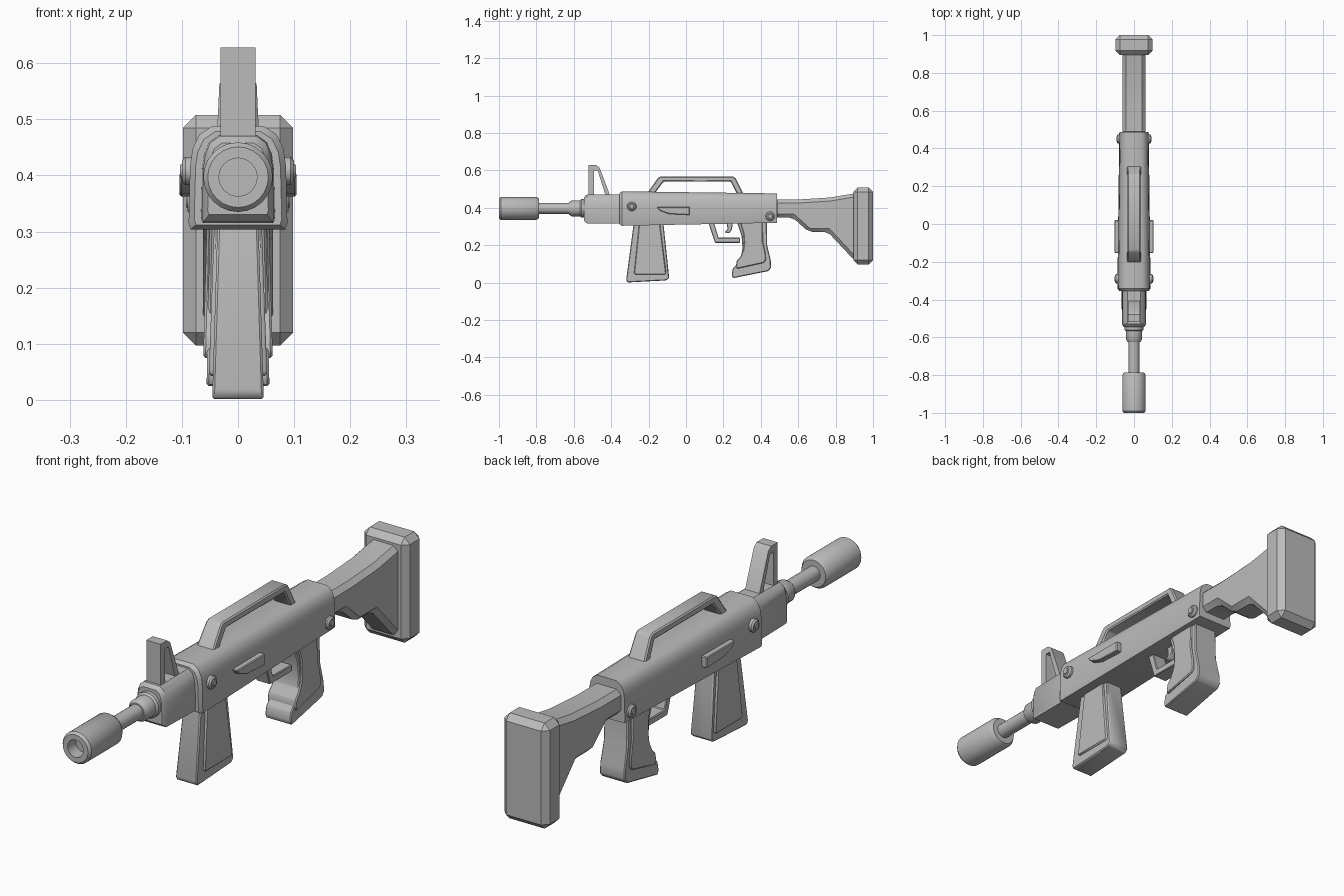
import bpy, bmesh, math
from mathutils import Vector

cube = bpy.data.objects.get("Cube")
if cube:
    bpy.data.objects.remove(cube, do_unlink=True)

grey = bpy.data.materials.new("plain grey")
grey.use_nodes = True
COLOUR = (0.5, 0.5, 0.5, 1)
grey.diffuse_color = COLOUR
grey.node_tree.nodes["Principled BSDF"].inputs["Base Color"].default_value = COLOUR


def finish(name, bm, bevel=0, segments=1, smooth=35):
    """Turn a bmesh into a shaded, optionally bevelled object."""
    bmesh.ops.recalc_face_normals(bm, faces=bm.faces)
    mesh = bpy.data.meshes.new(name)
    bm.to_mesh(mesh)
    bm.free()
    mesh.materials.append(grey)
    ob = bpy.data.objects.new(name, mesh)
    bpy.context.collection.objects.link(ob)
    bpy.ops.object.select_all(action="DESELECT")
    ob.select_set(True)
    bpy.context.view_layer.objects.active = ob
    if bevel:
        mod = ob.modifiers.new("Bevel", "BEVEL")
        mod.width, mod.segments = bevel, segments
        mod.limit_method, mod.angle_limit = "ANGLE", math.radians(30)
        bpy.ops.object.modifier_apply(modifier=mod.name)
    bpy.ops.object.shade_smooth_by_angle(angle=math.radians(smooth))
    return ob


def plate(name, outline, top, bottom=None, bevel=0, segments=1, centre=0):
    """Extrude a (y, z) outline across x; half width runs from bottom to top."""
    bottom = top if bottom is None else bottom
    low = min(z for y, z in outline)
    high = max(z for y, z in outline)
    bm = bmesh.new()
    rings = []
    for side in (-1, 1):
        ring = []
        for y, z in outline:
            half = bottom + (top - bottom) * (z - low) / (high - low)
            ring.append(bm.verts.new((centre + side * half, y, z)))
        rings.append(ring)
        bm.faces.new(ring)
    for i in range(len(outline)):
        j = (i + 1) % len(outline)
        bm.faces.new((rings[0][i], rings[0][j], rings[1][j], rings[1][i]))
    return finish(name, bm, bevel, segments)


def lathe(name, profile, origin, axis, sides=20):
    """Revolve (distance, radius) points about an axis through origin."""
    bm = bmesh.new()
    turn = Vector((0, 0, 1)).rotation_difference(Vector(axis)).to_matrix()
    rings = []
    for d, r in profile:
        ring = []
        for i in range(sides):
            a = math.tau * i / sides
            p = turn @ Vector((r * math.cos(a), r * math.sin(a), d))
            ring.append(bm.verts.new(p + Vector(origin)))
        rings.append(ring)
    for a, b in zip(rings, rings[1:]):
        for i in range(sides):
            j = (i + 1) % sides
            bm.faces.new((a[i], a[j], b[j], b[i]))
    bm.faces.new(rings[0])
    bm.faces.new(rings[-1])
    return finish(name, bm)


def loft(name, half_section, stations):
    """Skin a mirrored section (x, height 0..1) over (y, half width, low, high)."""
    section = half_section + [(-x, h) for x, h in reversed(half_section)]
    bm = bmesh.new()
    rings = [[bm.verts.new((x * w, y, lo + h * (hi - lo))) for x, h in section]
             for y, w, lo, hi in stations]
    for a, b in zip(rings, rings[1:]):
        for i in range(len(section)):
            j = (i + 1) % len(section)
            bm.faces.new((a[i], a[j], b[j], b[i]))
    bm.faces.new(rings[0])
    bm.faces.new(rings[-1])
    return finish(name, bm)


def shrink(outline, factor_y, factor_z, lift=0):
    """Scale an outline about its middle."""
    cy = sum(p[0] for p in outline) / len(outline)
    cz = sum(p[1] for p in outline) / len(outline)
    return [(cy + (y - cy) * factor_y, cz + (z - cz) * factor_z + lift)
            for y, z in outline]


# Front tube, collar and hollow end piece
AXIS = 0.397
lathe("end_cylinder", [(0.05, 0.034), (0, 0.034), (0, 0.054), (0.01, 0.062),
      (0.2, 0.062), (0.215, 0.052), (0.215, 0.02)], (0, -1, AXIS), (0, 1, 0), 24)
lathe("front_tube", [(0, 0.029), (0.3, 0.029)], (0, -0.81, AXIS), (0, 1, 0))
lathe("tube_collar", [(0, 0.034), (0.015, 0.043), (0.058, 0.043), (0.065, 0.05), (0.1, 0.05)],
      (0, -0.625, AXIS), (0, 1, 0))

# Main housing and narrower fore section with rounded tops
rounded = [(0.96, 0), (1, 0.06), (0.97, 0.62), (0.92, 0.78), (0.78, 0.92), (0.52, 1)]
loft("fore_section", rounded, [(-0.545, 0.054, 0.33, 0.458), (-0.53, 0.064, 0.317, 0.47),
                               (-0.34, 0.066, 0.315, 0.472)])
loft("main_housing", rounded, [(-0.355, 0.078, 0.312, 0.478), (-0.342, 0.088, 0.304, 0.488),
                               (0.487, 0.078, 0.32, 0.477)])

# Front sight post and top carrying handle
plate("front_sight", [(-0.52, 0.45), (-0.52, 0.628), (-0.48, 0.628), (-0.462, 0.615), (-0.4, 0.45),
      (-0.425, 0.45), (-0.472, 0.6), (-0.493, 0.6), (-0.493, 0.45)], 0.031)
plate("carrying_handle", [(-0.22, 0.46), (-0.15, 0.56), (-0.135, 0.568), (0.25, 0.568),
      (0.264, 0.56), (0.315, 0.46), (0.28, 0.46), (0.24, 0.54), (-0.12, 0.54), (-0.18, 0.46)],
      0.033, 0.038, bevel=0.005)

# Shoulder stock with bevelled edges and a chunky end pad
plate("shoulder_stock", [(0.47, 0.445), (0.61, 0.445), (0.77, 0.455), (0.92, 0.48), (0.92, 0.115),
      (0.89, 0.13), (0.757, 0.272), (0.655, 0.272), (0.57, 0.348), (0.47, 0.348)],
      0.062, bevel=0.022)
plate("end_pad", [(0.895, 0.097), (1, 0.097), (1, 0.508), (0.895, 0.508)], 0.098, bevel=0.023)

# Lower front box with raised side panels
box = [(-0.278, 0.33), (-0.32, 0.015), (-0.312, 0.001), (-0.105, 0.012), (-0.09, 0.026), (-0.122, 0.33)]
plate("lower_box", box, 0.036, 0.046, bevel=0.004)
panel = [(-0.25, 0.325), (-0.278, 0.05), (-0.272, 0.043), (-0.112, 0.043), (-0.106, 0.05), (-0.14, 0.325)]
plate("box_side_panels", panel, 0.042, 0.052, bevel=0.004)

# Rear grip with raised side panels
grip = [(0.27, 0.33), (0.297, 0.25), (0.302, 0.19), (0.295, 0.14), (0.275, 0.1), (0.25, 0.075),
        (0.244, 0.04), (0.252, 0.024), (0.44, 0.062), (0.455, 0.08), (0.453, 0.12), (0.434, 0.2),
        (0.432, 0.33)]
plate("rear_grip", grip, 0.05, 0.056, bevel=0.004)
plate("grip_side_panels", shrink(grip, 0.76, 0.84, 0.03), 0.055, 0.062, bevel=0.004)

# Finger guard and lever
plate("finger_guard", [(0.12, 0.32), (0.155, 0.213), (0.29, 0.213), (0.29, 0.24), (0.174, 0.24),
      (0.15, 0.32)], 0.03, bevel=0.003)
plate("finger_lever", [(0.218, 0.32), (0.222, 0.285), (0.206, 0.268), (0.232, 0.265),
      (0.246, 0.285), (0.25, 0.32)], 0.016, bevel=0.003)

# Side pins and raised side strips, mirrored
strip = [(-0.155, 0.405), (0.02, 0.405), (0.02, 0.362), (-0.09, 0.367), (-0.14, 0.385)]
cap = [(0, 0.025), (0.03, 0.025), (0.036, 0.019), (0.036, 0.013), (0.039, 0.011)]
for side, label in ((1, "left"), (-1, "right")):
    lathe(label + "_front_pin", cap, (side * 0.064, -0.29, 0.408), (side, 0, 0), 16)
    lathe(label + "_rear_pin", cap, (side * 0.054, 0.45, 0.355), (side, 0, 0), 16)
    plate(label + "_side_strip", strip, 0.017, centre=side * 0.087, bevel=0.003)
